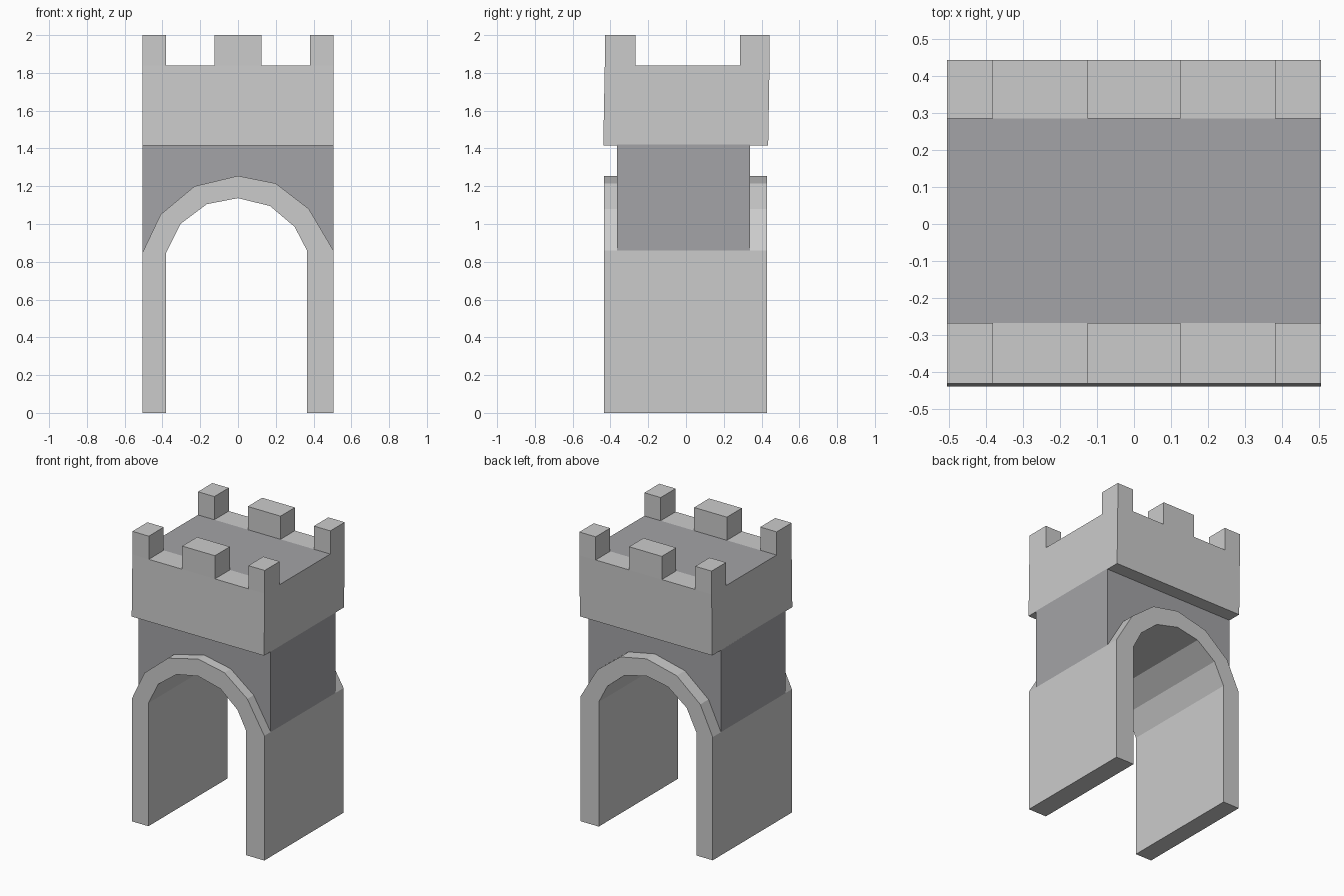
import bpy, bmesh
from mathutils import Vector

if "Cube" in bpy.data.objects:
    bpy.data.objects.remove(bpy.data.objects["Cube"])

dark = bpy.data.materials.new("dark_stone")
dark.diffuse_color = (0.37, 0.37, 0.385, 1)
dark.use_nodes = True
dark.node_tree.nodes["Principled BSDF"].inputs["Base Color"].default_value = dark.diffuse_color
light = bpy.data.materials.new("light_stone")
light.diffuse_color = (0.8, 0.8, 0.8, 1)
light.use_nodes = True
light.node_tree.nodes["Principled BSDF"].inputs["Base Color"].default_value = light.diffuse_color


def prism(name, profile, axis, lo, hi, mats=(light,)):
    """Extrude a 2D profile (x,z for axis 'y'; y,z for axis 'x') from lo to hi."""
    place = (lambda a, b, t: (a, t, b)) if axis == 'y' else (lambda a, b, t: (t, a, b))
    bm = bmesh.new()
    face = bm.faces.new([bm.verts.new(place(a, b, lo)) for a, b in profile])
    ext = bmesh.ops.extrude_face_region(bm, geom=[face])["geom"]
    step = Vector(place(0, 0, hi - lo))
    bmesh.ops.translate(bm, vec=step, verts=[g for g in ext if isinstance(g, bmesh.types.BMVert)])
    bmesh.ops.recalc_face_normals(bm, faces=bm.faces)
    mesh = bpy.data.meshes.new(name)
    bm.to_mesh(mesh)
    bm.free()
    for m in mats:
        mesh.materials.append(m)
    obj = bpy.data.objects.new(name, mesh)
    bpy.context.collection.objects.link(obj)
    return obj


W = 0.505

# Arch with legs, running right through the gate
outer = [(-W, 0.85), (-0.41, 1.05), (-0.23, 1.20), (0, 1.255),
         (0.20, 1.215), (0.375, 1.08), (W, 0.86)]
inner = [(0.365, 0.86), (0.30, 0.985), (0.17, 1.095), (0, 1.137),
         (-0.165, 1.105), (-0.305, 1.0), (-0.38, 0.85)]
prism("gate_arch",
      [(-W, 0)] + outer + [(W, 0), (0.365, 0)] + inner + [(-0.38, 0)],
      'y', -0.434, 0.43)

# Recessed dark wall resting on the arch
prism("recessed_wall", outer + [(W, 1.42), (-W, 1.42)], 'y', -0.365, 0.34, (dark,))

# Overhanging parapet, with a dark roof strip between the crenel ledges
parapet = prism("parapet",
                [(-0.438, 1.415), (0.435, 1.415), (0.442, 1.84),
                 (0.285, 1.84), (-0.267, 1.84), (-0.43, 1.84)],
                'x', -W, W, (light, dark))
for p in parapet.data.polygons:
    if p.normal.z > 0.9 and abs(p.center.y) < 0.1:
        p.material_index = 1

# Merlons: two corners and a wide middle one, front and back
for side, y0, y1 in (("front", -0.43, -0.267), ("back", 0.285, 0.442)):
    for pos, x0, x1 in (("left", -W, -0.38), ("middle", -0.125, 0.125), ("right", 0.38, W)):
        prism(f"{side}_{pos}_merlon",
              [(y0, 1.84), (y1, 1.84), (y1, 2), (y0, 2)], 'x', x0, x1)
